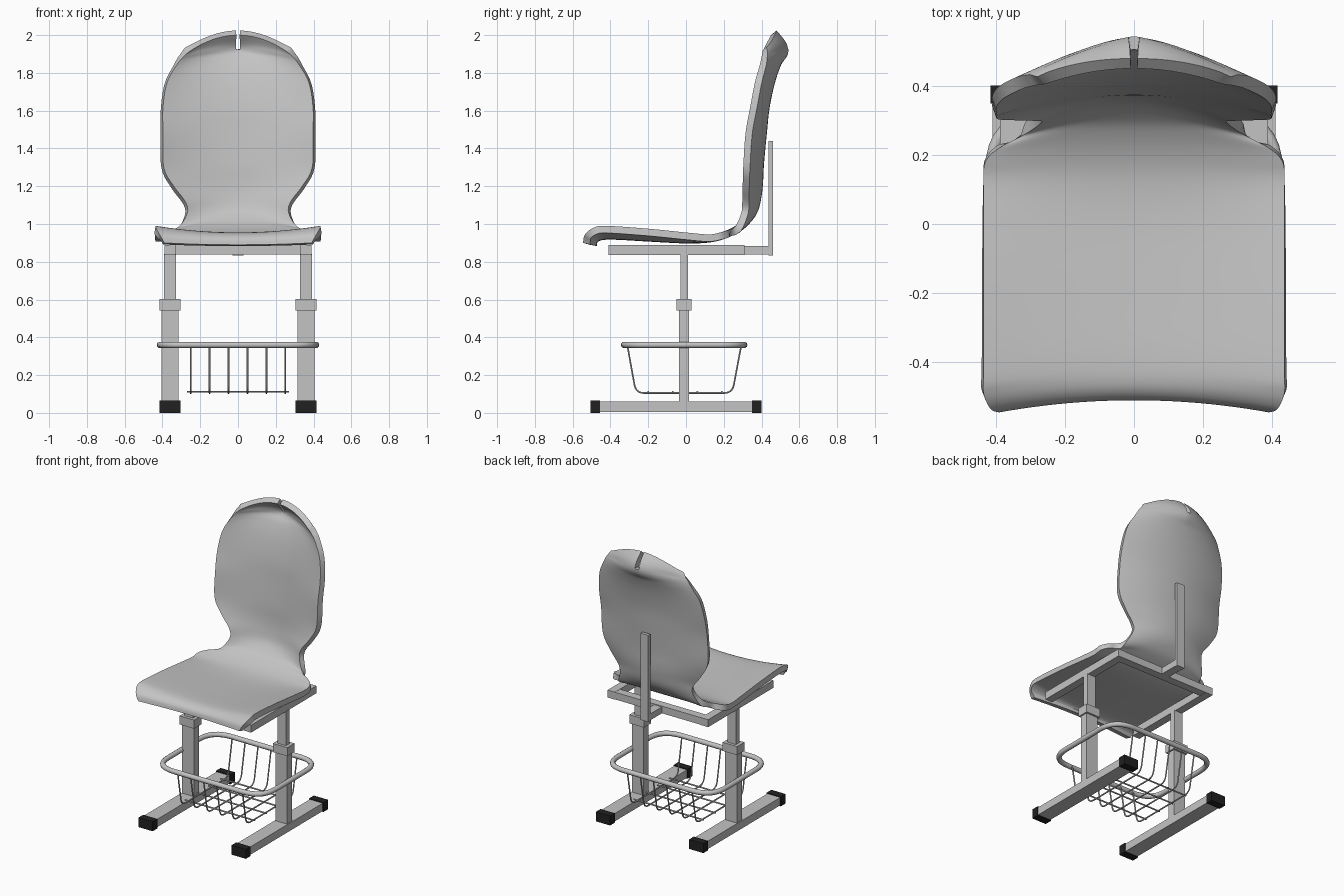
import bpy
import math
from mathutils import Vector

cube = bpy.data.objects.get("Cube")
if cube:
    bpy.data.objects.remove(cube, do_unlink=True)


def material(name, value):
    mat = bpy.data.materials.new(name)
    mat.use_nodes = True
    colour = (value, value, value, 1)
    mat.diffuse_color = colour
    mat.node_tree.nodes["Principled BSDF"].inputs["Base Color"].default_value = colour
    return mat


GREY = material("light grey", 0.55)
BLACK = material("black rubber", 0.015)


def activate(obj):
    bpy.ops.object.select_all(action="DESELECT")
    obj.select_set(True)
    bpy.context.view_layer.objects.active = obj


def mesh_object(name, verts, faces, mat):
    mesh = bpy.data.meshes.new(name)
    mesh.from_pydata(verts, [], faces)
    mesh.materials.append(mat)
    obj = bpy.data.objects.new(name, mesh)
    bpy.context.collection.objects.link(obj)
    return obj


def box(name, centre, size, mat=GREY):
    bpy.ops.mesh.primitive_cube_add(size=1, location=centre)
    obj = bpy.context.object
    obj.name = name
    obj.scale = size
    bpy.ops.object.transform_apply(location=False, rotation=False, scale=True)
    obj.data.materials.append(mat)


def fillet(points, radius, cyclic=False, steps=6):
    """Round the corners of a path with quadratic arcs."""
    pts = [Vector(p) for p in points]
    out = []
    for i, p in enumerate(pts):
        if not cyclic and i in (0, len(pts) - 1):
            out.append(p)
            continue
        a = p + (pts[i - 1] - p).normalized() * radius
        b = p + (pts[(i + 1) % len(pts)] - p).normalized() * radius
        for k in range(steps + 1):
            t = k / steps
            out.append(a * (1 - t) ** 2 + p * 2 * t * (1 - t) + b * t * t)
    return out


def tube(name, points, radius, cyclic=False, resolution=2):
    curve = bpy.data.curves.new(name, "CURVE")
    curve.dimensions = "3D"
    curve.bevel_depth = radius
    curve.bevel_resolution = resolution
    curve.use_fill_caps = True
    spline = curve.splines.new("POLY")
    spline.points.add(len(points) - 1)
    for sp, p in zip(spline.points, points):
        sp.co = (*p, 1)
    spline.use_cyclic_u = cyclic
    curve.materials.append(GREY)
    obj = bpy.data.objects.new(name, curve)
    bpy.context.collection.objects.link(obj)
    activate(obj)
    bpy.ops.object.convert(target="MESH")
    bpy.ops.object.shade_smooth_by_angle(angle=math.radians(50))


# Seat shell sections: centre y, centre z, edge y, edge z, half width
SECTIONS = [
    (-.51, .89, -.545, .9, .39), (-.5, .925, -.535, .945, .415),
    (-.46, .95, -.49, .98, .435), (-.38, .955, -.42, .99, .435),
    (-.2, .945, -.2, .975, .435), (0, .935, 0, .955, .435),
    (.12, .94, .12, .945, .435), (.2, .96, .18, .955, .43),
    (.27, .995, .22, .967, .39), (.31, 1.03, .26, .985, .315),
    (.345, 1.08, .293, 1.06, .268), (.362, 1.15, .298, 1.12, .28),
    (.37, 1.22, .3, 1.2, .34), (.375, 1.32, .303, 1.3, .393),
    (.39, 1.48, .315, 1.48, .397), (.405, 1.62, .34, 1.62, .397),
    (.435, 1.76, .365, 1.75, .375), (.47, 1.86, .39, 1.84, .325),
    (.505, 1.925, .4, 1.885, .29), (.45, 2, .405, 1.915, .255),
]
LAST = len(SECTIONS) - 1
STEPS = 5


def section(t):
    """Smooth interpolation between neighbouring sections."""
    i = min(int(t), LAST - 1)
    f = t - i
    a, b, c, d = (SECTIONS[min(max(k, 0), LAST)] for k in range(i - 1, i + 3))
    return [q + f / 2 * (r - p + f * (2 * p - 5 * q + 4 * r - s + f * (3 * (q - r) + s - p)))
            for p, q, r, s in zip(a, b, c, d)]


def seat_shell():
    half = [0.035] + [k / 14 for k in range(1, 15)]
    cols = [-u for u in reversed(half)] + [0] + half
    n = len(cols)
    rows = LAST * STEPS + 1
    verts, faces = [], []
    for r in range(rows):
        t = r / STEPS
        cy, cz, ey, ez, w = section(t)
        # The hollow below the head rim comes to a sharper fold
        power = 2 - 0.7 * max(0, 1 - abs(t - LAST + 1))
        for u in cols:
            f = abs(u) ** power
            verts.append((u * w, cy + (ey - cy) * f, cz + (ez - cz) * u * u))
    for r in range(rows - 1):
        for c in range(n - 1):
            # Leave the narrow slit open in the head rim
            if r >= (LAST - 1) * STEPS and abs(cols[c] + cols[c + 1]) < 0.05:
                continue
            k = r * n + c
            faces.append((k, k + 1, k + n + 1, k + n))
    obj = mesh_object("seat_shell", verts, faces, GREY)
    activate(obj)
    mod = obj.modifiers.new("thickness", "SOLIDIFY")
    mod.thickness = 0.038
    mod.offset = -1
    bpy.ops.object.modifier_apply(modifier=mod.name)
    bpy.ops.object.shade_smooth_by_angle(angle=math.radians(40))


seat_shell()

# Side supports, repeated left and right
MID = -0.01
for side, s in (("left", 1), ("right", -1)):
    x = 0.36 * s
    box(side + "_seat_rail", (x, -.05, .863), (.056, .72, .052))
    box(side + "_upper_leg", (x, MID, .69), (.065, .04, .3))
    box(side + "_collar", (x, MID, .572), (.112, .08, .06))
    box(side + "_lower_leg", (x, MID, .3), (.09, .054, .5))
    box(side + "_foot_beam", (x, -.05, .033), (.1, .86, .055))
    for end, y in (("front", -.48), ("back", .375)):
        box(side + "_" + end + "_foot_cap", (x, y, .033), (.11, .052, .066), BLACK)

# Rear bar, arm and backrest post
box("rear_seat_bar", (0, .281, .863), (.664, .056, .05))
box("backrest_arm", (0, .375, .86), (.06, .14, .045))
box("backrest_post", (0, .449, 1.137), (.06, .024, .605))

# Basket rim
rim = [(x, MID + y, .36) for x, y in ((-.413, -.318), (.413, -.318), (.413, .318), (-.413, .318))]
tube("basket_rim", fillet(rim, .15, True, 8), .017, True, 3)

# Basket wires
profile = [(-.31, .355), (-.265, .105), (.245, .105), (.292, .355)]
for i in range(6):
    x = -.25 + i * .1
    tube("basket_hoop", fillet([(x, y, z) for y, z in profile], .045), .005, resolution=1)
for i in range(4):
    y = -.2 + i * .13
    tube("basket_cross_wire", [(-.27, y, .112), (.27, y, .112)], .005, resolution=1)
